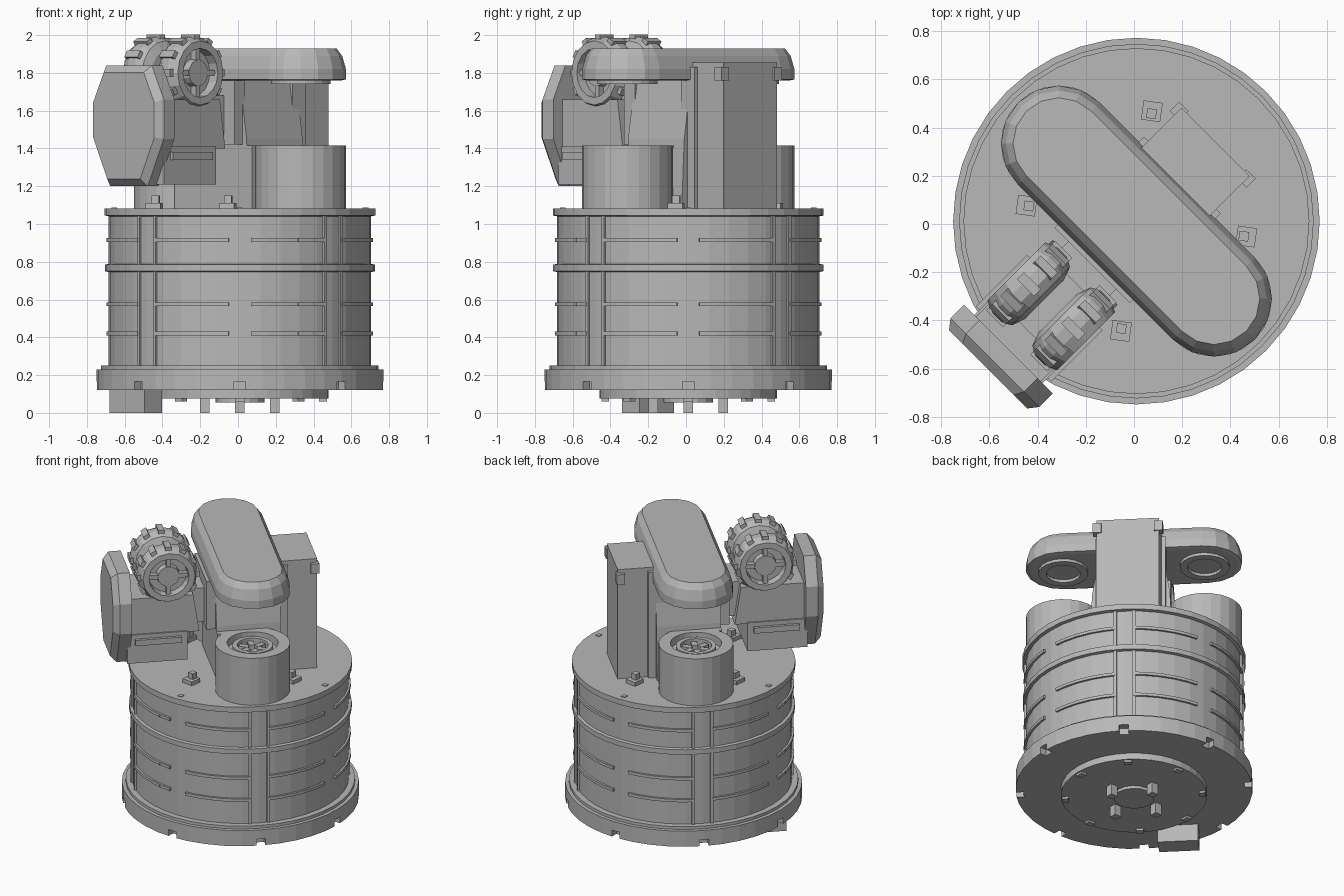
import bpy, bmesh, math
from mathutils import Matrix, Vector

cube = bpy.data.objects.get("Cube")
if cube:
    bpy.data.objects.remove(cube)

grey = bpy.data.materials.new("plain grey")
grey.use_nodes = True
grey.diffuse_color = (0.48, 0.48, 0.48, 1)
grey.node_tree.nodes["Principled BSDF"].inputs["Base Color"].default_value = (0.48, 0.48, 0.48, 1)

CENTRE = Matrix.Translation((0.01, 0.012, 0))
DIAG = CENTRE @ Matrix.Rotation(-math.pi / 4, 4, 'Z')   # local x runs along the arm housing


def make(name, bm, matrix):
    bmesh.ops.recalc_face_normals(bm, faces=bm.faces)
    mesh = bpy.data.meshes.new(name)
    bm.transform(matrix)
    bm.to_mesh(mesh)
    bm.free()
    mesh.materials.append(grey)
    ob = bpy.data.objects.new(name, mesh)
    bpy.context.collection.objects.link(ob)
    return ob


def add_box(bm, x, y, z, turn=0.0):
    """Box from three (low, high) ranges, turned about the z axis."""
    size = [b - a for a, b in (x, y, z)]
    mid = [(a + b) / 2 for a, b in (x, y, z)]
    m = Matrix.Rotation(turn, 4, 'Z') @ Matrix.Translation(mid) @ Matrix.Diagonal((*size, 1))
    bmesh.ops.create_cube(bm, size=1, matrix=m)


def box(name, x, y, z, matrix=DIAG):
    bm = bmesh.new()
    add_box(bm, x, y, z)
    return make(name, bm, matrix)


def loft(name, rings, matrix):
    """Skin a stack of equal-length rings and close both ends."""
    bm = bmesh.new()
    rows = [[bm.verts.new(p) for p in ring] for ring in rings]
    n = len(rows[0])
    for a, b in zip(rows, rows[1:]):
        for i in range(n):
            j = (i + 1) % n
            bm.faces.new((a[i], a[j], b[j], b[i]))
    bm.faces.new(rows[0])
    bm.faces.new(rows[-1])
    return make(name, bm, matrix)


def lathe(name, profile, matrix, steps=40):
    rings = [[(r * math.cos(t), r * math.sin(t), z)
              for t in (2 * math.pi * i / steps for i in range(steps))] for r, z in profile]
    return loft(name, rings, matrix)


def round_about(name, count, boxes, start=0.0):
    bm = bmesh.new()
    for k in range(count):
        for x, y, z in boxes:
            add_box(bm, x, y, z, start + 2 * math.pi * k / count)
    return make(name, bm, CENTRE)


# Round pedestal: flange, body, middle band and top rim
flange = lathe("base_flange", [(0.76, 0.12), (0.76, 0.23), (0.735, 0.23), (0.735, 0.25), (0.69, 0.25)], CENTRE)
lathe("pedestal_body", [(0.695, 0.22), (0.695, 1.08)], CENTRE)
lathe("middle_band", [(0.69, 0.745), (0.715, 0.75), (0.715, 0.785), (0.69, 0.79)], CENTRE)
lathe("top_rim", [(0.69, 1.04), (0.717, 1.045), (0.717, 1.083), (0.69, 1.083)], CENTRE)

# Notches around the flange
cutter = round_about("notch_cutter", 8, [((0.71, 0.8), (-0.03, 0.03), (0.1, 0.165))])
cutter.hide_render = True
cutter.hide_set(True)
cut = flange.modifiers.new("notches", 'BOOLEAN')
cut.operation = 'DIFFERENCE'
cut.object = cutter

# Curved horizontal fins and flat vertical strips on the body
bm = bmesh.new()
for z in (0.42, 0.575, 0.915):
    for k in range(8):
        for s in range(-2, 3):
            add_box(bm, (0.67, 0.707), (-0.045, 0.045), (z - 0.01, z + 0.01),
                    math.radians(22.5 + 45 * k + 7 * s))
make("body_fins", bm, CENTRE)
round_about("body_strips", 4, [((0.66, 0.702), (-0.07, -0.05), (0.25, 1.05)),
                               ((0.66, 0.702), (0.05, 0.07), (0.25, 1.05))], math.pi / 4)

# Small top fittings
round_about("rim_tabs", 4, [((0.65, 0.68), (-0.015, 0.015), (1.07, 1.088))])
round_about("mounting_lugs", 4, [((0.42, 0.5), (-0.04, 0.04), (1.08, 1.11)),
                                 ((0.43, 0.47), (-0.02, 0.02), (1.11, 1.15))], math.radians(-8))

# Underside: plate, hub ring, feet, bolts and cable connector
lathe("bottom_plate", [(0.47, 0.075), (0.47, 0.13)], CENTRE)
lathe("bottom_hub", [(0.13, 0.055), (0.13, 0.08)], CENTRE, 16)
round_about("bottom_feet", 4, [((0.16, 0.21), (-0.025, 0.025), (0, 0.08))])
round_about("bottom_bolts", 8, [((0.42, 0.46), (-0.025, 0.025), (0.06, 0.08))])
connector = DIAG @ Matrix.Translation((-0.24, -0.54, 0))
box("cable_connector", (-0.13, 0.13), (-0.065, 0.065), (0, 0.125), connector)

# Rounded drums either side of the column, with open bearing seats
for side, label in ((1, "front"), (-1, "back")):
    place = DIAG @ Matrix.Translation((0.455 * side, 0, 0))
    lathe(label + "_drum", [(0.24, 1.07), (0.24, 1.415), (0.165, 1.415), (0.165, 1.36),
                            (0.13, 1.36), (0.13, 1.40), (0.1, 1.40), (0.1, 1.34)], place, 24)
    bm = bmesh.new()
    for k in range(6):
        add_box(bm, (0.03, 0.09), (-0.02, 0.02), (1.33, 1.385), k * math.pi / 3)
    make(label + "_bearing_spokes", bm, place)
    lathe(label + "_bearing_collar", [(0.16, 1.77), (0.16, 1.74), (0.11, 1.74), (0.11, 1.77)], place, 20)

# Bridge, column and flared core
box("drum_bridge", (-0.29, 0.29), (-0.2, 0.14), (1.07, 1.415))
box("rear_column", (-0.2, 0.2), (0.15, 0.465), (1.07, 1.855))
loft("column_core", [[(sx * w, y, z) for sx, y in ((-1, -0.2), (1, -0.2), (1, 0.22), (-1, 0.22))]
                     for z, w in ((1.07, 0.27), (1.45, 0.25), (1.77, 0.2))], DIAG)
for side in (-1, 1):
    a, b = sorted((0.17 * side, 0.225 * side))
    box("column_lug", (a, b), (0.42, 0.475), (1.76, 1.83))
    box("column_shoulder", (a, b), (0.17, 0.27), (1.07, 1.83))


# Upper housing: stadium outline with a chamfered top edge
def stadium(r, z, half=0.455, arc=8):
    pts = []
    for side in (0, 1):
        for i in range(arc + 1):
            t = -math.pi / 2 + math.pi * i / arc + math.pi * side
            pts.append((r * math.cos(t) + half * (1 - 2 * side), r * math.sin(t), z))
    return pts


loft("upper_housing", [stadium(r, z) for r, z in
                       ((0.215, 1.76), (0.24, 1.765), (0.24, 1.82), (0.22, 1.89), (0.19, 1.93))], DIAG)

# Side arm: mounting flange, tapered neck, body and lower block
box("arm_mount", (-0.22, 0.22), (-0.26, -0.18), (1.42, 1.76))
box("arm_neck", (-0.14, 0.14), (-0.36, -0.25), (1.44, 1.68))
loft("arm_body", [[(sx * 0.19, y, z) for sx, y in ((-1, -0.77), (1, -0.77), (1, back), (-1, back))]
                  for z, back in ((1.40, -0.30), (1.66, -0.34))], DIAG)
box("arm_lower_block", (-0.2, 0.2), (-0.77, -0.38), (1.21, 1.41))
box("arm_lower_lip", (-0.22, 0.22), (-0.72, -0.42), (1.34, 1.38))
box("arm_saddle", (-0.1, 0.1), (-0.64, -0.36), (1.6, 1.84))

# Eight-sided end plate of the arm
outline = [(-0.14, 1.2), (0.14, 1.2), (0.26, 1.45), (0.26, 1.66),
           (0.17, 1.84), (-0.17, 1.84), (-0.26, 1.66), (-0.26, 1.45)]
mid = Vector((0, 1.52))
loft("arm_end_plate", [[(mid.x + (x - mid.x) * s, y, mid.y + (z - mid.y) * s) for x, z in outline]
                       for y, s in ((-0.75, 1.0), (-0.83, 1.0), (-0.87, 0.88))], DIAG)

# Paired round connectors on the arm, with ribbed rims and inner hubs
for side in (-1, 1):
    place = (DIAG @ Matrix.Translation((0, -0.5, 1.80))
             @ Matrix.Rotation(side * math.pi / 2, 4, 'Y'))
    lathe("round_connector", [(0.12, 0.04), (0.17, 0.06), (0.195, 0.10), (0.195, 0.15), (0.17, 0.205),
                              (0.13, 0.205), (0.125, 0.15), (0.075, 0.15), (0.07, 0.19)], place, 16)
    bm = bmesh.new()
    for k in range(12):
        add_box(bm, (0.175, 0.203), (-0.02, 0.02), (0.08, 0.18), k * math.pi / 6)
    for k in range(4):
        add_box(bm, (0.06, 0.135), (-0.015, 0.015), (0.14, 0.185), k * math.pi / 2)
    make("connector_ribs", bm, place)
